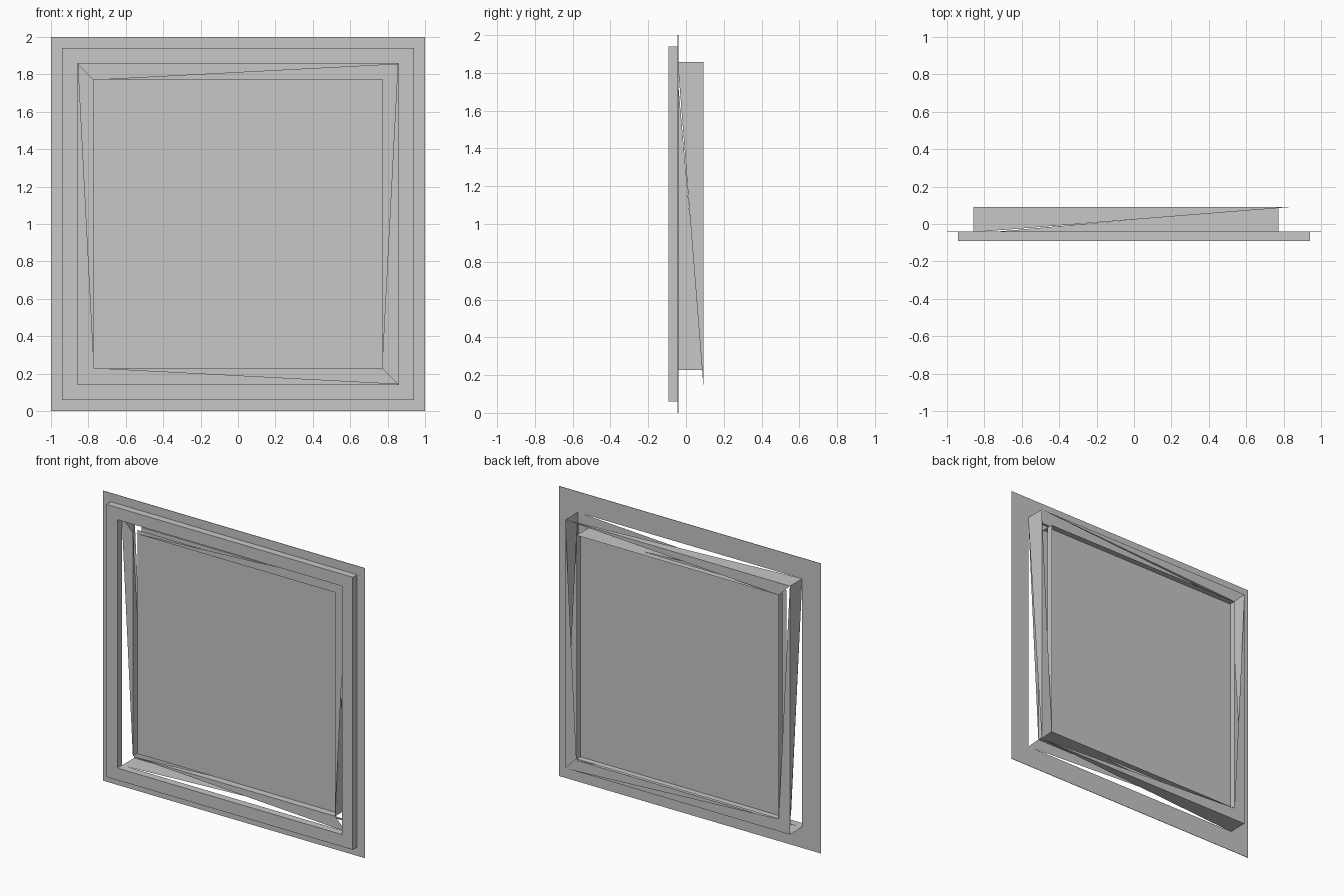
import bpy

cube = bpy.data.objects.get("Cube")
if cube:
    bpy.data.objects.remove(cube)

# One plain light grey for the whole frame
grey = bpy.data.materials.new("frame_grey")
grey.use_nodes = True
GREY = (0.57, 0.57, 0.57, 1)
grey.diffuse_color = GREY
grey.node_tree.nodes["Principled BSDF"].inputs["Base Color"].default_value = GREY

# Depths and half sizes
FRONT, MID, BACK = -0.092, -0.044, 0.092
PANE_FRONT, PANE_BACK = 0.005, 0.05
FLANGE, RAISED, OPENING, INNER = 1.0, 0.94, 0.857, 0.772
FLANGE_BACK = MID + 0.003
CORNERS = {"tl": (-1, 1), "tr": (1, 1), "br": (1, -1), "bl": (-1, -1)}
# Each side runs from a start corner to an end corner
SIDES = {"top": ("tl", "tr"), "right": ("tr", "br"),
         "left": ("tl", "bl"), "bottom": ("bl", "br")}


def corner(name, half, y):
    sx, sz = CORNERS[name]
    return (sx * half, y, 1 + sz * half)


def build(name, polygons):
    """Make a flat-shaded object from a list of point loops."""
    verts, faces = [], []
    for polygon in polygons:
        loop = []
        for p in polygon:
            if p not in verts:
                verts.append(p)
            loop.append(verts.index(p))
        faces.append(loop)
    mesh = bpy.data.meshes.new(name)
    mesh.from_pydata(verts, [], faces)
    mesh.materials.append(grey)
    mesh.update()
    obj = bpy.data.objects.new(name, mesh)
    bpy.context.collection.objects.link(obj)


def band(a, b):
    """Four full quads between two square rings, each (half, y)."""
    return [[corner(s, *a), corner(e, *a), corner(e, *b), corner(s, *b)]
            for s, e in SIDES.values()]


def pane(half, y):
    return [[corner(c, half, y) for c in CORNERS]]


# Thin mounting flange and the raised moulding in front of it
build("flange", band((RAISED, MID), (FLANGE, MID))
      + band((FLANGE, MID), (FLANGE, FLANGE_BACK))
      + band((FLANGE, FLANGE_BACK), (OPENING, FLANGE_BACK)))
build("raised_frame", band((RAISED, MID), (RAISED, FRONT))
      + band((RAISED, FRONT), (OPENING, FRONT))
      + band((OPENING, FRONT), (OPENING, FLANGE_BACK)))

# Half-open sleeve: every side keeps one triangle of each quad
outer_wall, inner_wall, front_web, back_web = [], [], [], []
for side, (s, e) in SIDES.items():
    of_s, of_e = corner(s, OPENING, MID), corner(e, OPENING, MID)
    ob_s, ob_e = corner(s, OPENING, BACK), corner(e, OPENING, BACK)
    if_s, if_e = corner(s, INNER, MID), corner(e, INNER, MID)
    ib_s, ib_e = corner(s, INNER, BACK), corner(e, INNER, BACK)
    level = side in ("top", "bottom")
    outer_wall.append([of_s, ob_s, ob_e])
    inner_wall.append([if_s, if_e, ib_e])
    front_web.append([if_s, if_e, of_e if level else of_s])
    back_web.append([ob_s, ob_e, ib_s if level else ib_e])

build("outer_sleeve", outer_wall)
build("inner_sleeve", inner_wall)
build("front_web", front_web)
build("back_web", back_web)

# Two panes recessed in the sleeve, with a lip behind them
build("front_pane", pane(INNER, PANE_FRONT))
build("back_pane", pane(INNER, PANE_BACK))
build("back_lip", band((INNER, PANE_BACK), (INNER, BACK)))
